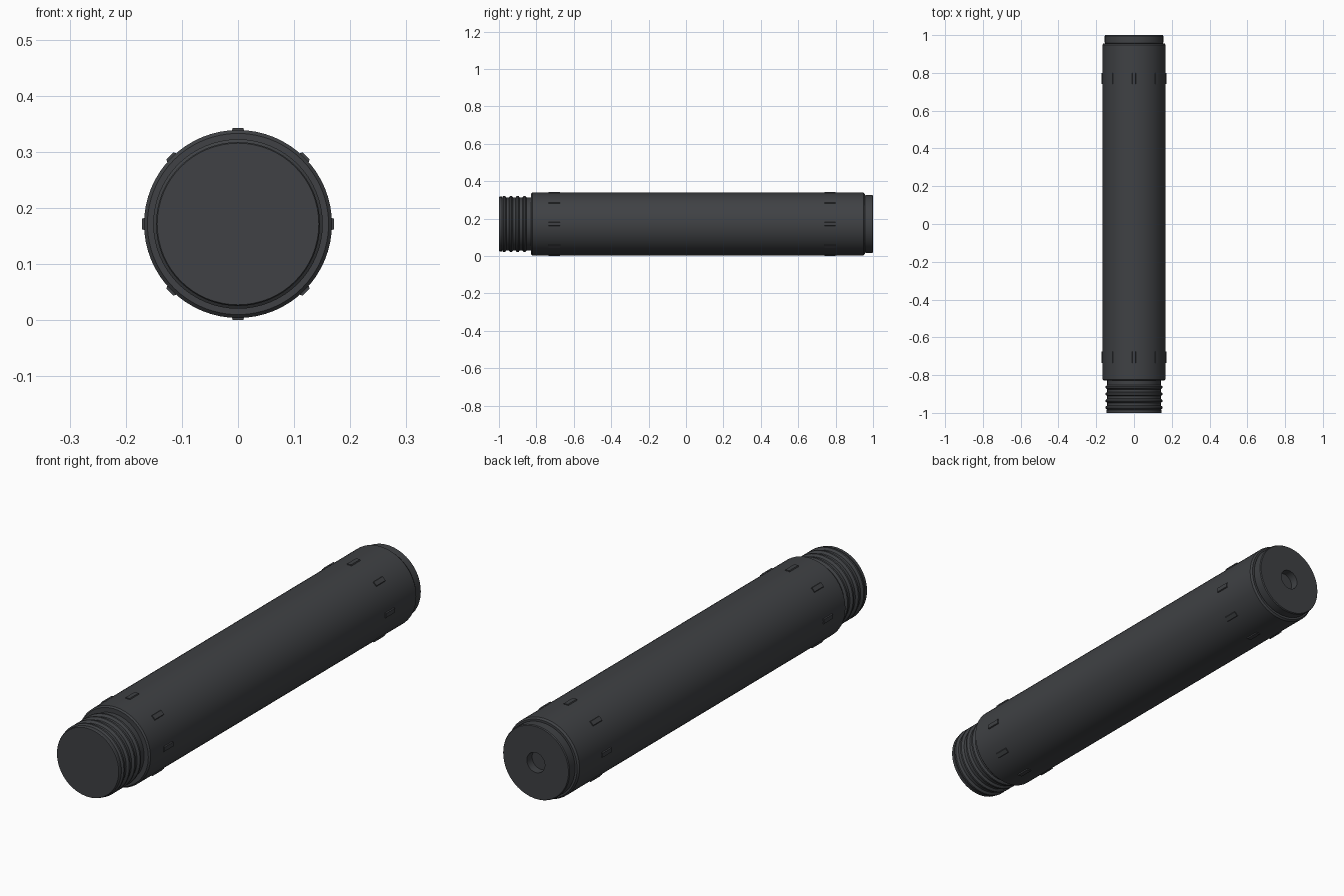
import bpy, bmesh, math
from mathutils import Matrix

if "Cube" in bpy.data.objects:
    bpy.data.objects.remove(bpy.data.objects["Cube"])

R, CZ, SEG = 0.1675, 0.1715, 64

mat = bpy.data.materials.new("dark_metal")
mat.diffuse_color = (0.05, 0.053, 0.058, 1)
mat.use_nodes = True
mat.node_tree.nodes["Principled BSDF"].inputs["Base Color"].default_value = mat.diffuse_color


def finish(bm, name, angle=30):
    bmesh.ops.recalc_face_normals(bm, faces=bm.faces)
    me = bpy.data.meshes.new(name)
    bm.to_mesh(me)
    bm.free()
    ob = bpy.data.objects.new(name, me)
    bpy.context.collection.objects.link(ob)
    ob.location.z = CZ
    me.materials.append(mat)
    bpy.ops.object.select_all(action='DESELECT')
    ob.select_set(True)
    bpy.context.view_layer.objects.active = ob
    bpy.ops.object.shade_smooth_by_angle(angle=math.radians(angle))
    return ob


def lathe(name, profile, angle=30):
    """Revolve (y, radius) points around the y axis, capping both ends."""
    bm = bmesh.new()
    rings = []
    for y, r in profile:
        rings.append([bm.verts.new((r * math.cos(2 * math.pi * i / SEG), y,
                                    r * math.sin(2 * math.pi * i / SEG)))
                      for i in range(SEG)])
    for a, b in zip(rings, rings[1:]):
        for i in range(SEG):
            j = (i + 1) % SEG
            bm.faces.new((a[i], a[j], b[j], b[i]))
    bm.faces.new(rings[0])
    bm.faces.new(rings[-1])
    return finish(bm, name, angle)


# Main tube with chamfered rims, stepped end cap and shallow bore
lathe("tube_body", [
    (-0.828, 0.13), (-0.828, R - 0.006), (-0.822, R), (0.948, R), (0.956, R - 0.006),
    (0.956, 0.152), (0.961, 0.155), (0.996, 0.155), (1.0, 0.152),
    (1.0, 0.042), (0.965, 0.042)])

# Threaded front end
thread = [(-1.0, 0.144), (-0.997, 0.146), (-0.985, 0.146)]
for k in range(4):
    y = -0.972 + k * 0.036
    thread += [(y - 0.011, 0.142), (y - 0.004, 0.151), (y + 0.004, 0.151), (y + 0.011, 0.142)]
thread += [(-0.82, 0.142)]
lathe("threaded_end", thread)

# Two rings of eight raised grip studs
for name, yc in (("front_grip_studs", -0.705), ("rear_grip_studs", 0.77)):
    bm = bmesh.new()
    for k in range(8):
        m = (Matrix.Rotation(k * math.pi / 4, 4, 'Y') @
             Matrix.Translation((0, yc, R - 0.006)) @
             Matrix.Diagonal((0.036, 0.06, 0.02, 1)))
        verts = bmesh.ops.create_cube(bm, size=1, matrix=m)["verts"]
        # Taper the outer face of each stud
        out = Matrix.Rotation(k * math.pi / 4, 4, 'Y')
        for v in verts:
            p = out.inverted() @ v.co
            if p.z > R:
                p.x *= 0.5
                v.co = out @ p
    finish(bm, name)
